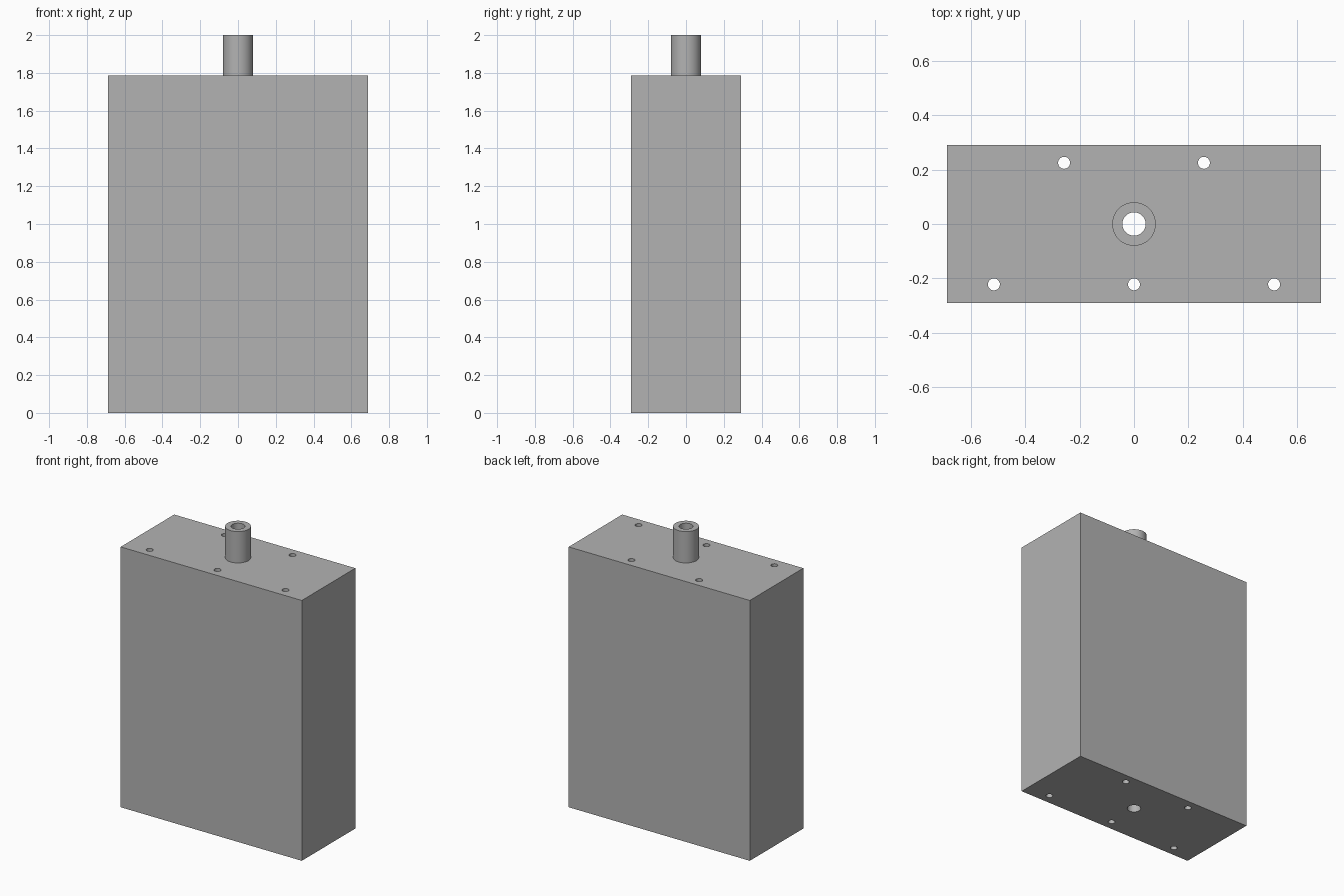
import bpy
import math

WIDTH, DEPTH, HEIGHT, TOP = 1.374, 0.58, 1.785, 2.0
SHAFT_RADIUS, BORE_RADIUS, HOLE_RADIUS = 0.08, 0.043, 0.022

cube = bpy.data.objects.get("Cube")
if cube:
    bpy.data.objects.remove(cube, do_unlink=True)

grey = bpy.data.materials.new("plain grey")
grey.use_nodes = True
grey.diffuse_color = (0.45, 0.45, 0.45, 1)
grey.node_tree.nodes["Principled BSDF"].inputs["Base Color"].default_value = (0.45, 0.45, 0.45, 1)


def cylinder(name, radius, x, y, bottom, top):
    bpy.ops.mesh.primitive_cylinder_add(
        vertices=48, radius=radius, depth=top - bottom,
        location=(x, y, (bottom + top) / 2))
    obj = bpy.context.object
    obj.name = name
    obj.data.materials.append(grey)
    return obj


def drill(target, radius, x, y):
    """Cut a vertical hole right through the target."""
    cutter = cylinder("hole_cutter", radius, x, y, -0.1, TOP + 0.1)
    cutter.hide_render = True
    mod = target.modifiers.new("hole", "BOOLEAN")
    mod.operation = "DIFFERENCE"
    mod.solver = "EXACT"
    mod.object = cutter
    bpy.context.view_layer.objects.active = target
    bpy.ops.object.modifier_apply(modifier=mod.name)
    bpy.data.objects.remove(cutter, do_unlink=True)


# Rectangular casing
bpy.ops.mesh.primitive_cube_add(size=1, location=(0, 0, HEIGHT / 2))
casing = bpy.context.object
casing.name = "casing"
casing.scale = (WIDTH, DEPTH, HEIGHT)
bpy.ops.object.transform_apply(location=False, rotation=False, scale=True)
casing.data.materials.append(grey)

# Hollow shaft on top
shaft = cylinder("hollow_shaft", SHAFT_RADIUS, 0, 0, HEIGHT, TOP)

# Central bore through both parts
for part in (casing, shaft):
    drill(part, BORE_RADIUS, 0, 0)

# Staggered mounting holes: three along the front, two along the back
for x, y in [(-0.515, -0.222), (0, -0.222), (0.515, -0.222),
             (-0.257, 0.225), (0.257, 0.225)]:
    drill(casing, HOLE_RADIUS, x, y)

# Smooth round walls, sharp rims
for part in (casing, shaft):
    bpy.ops.object.select_all(action="DESELECT")
    part.select_set(True)
    bpy.context.view_layer.objects.active = part
    bpy.ops.object.shade_smooth_by_angle(angle=math.radians(30))
